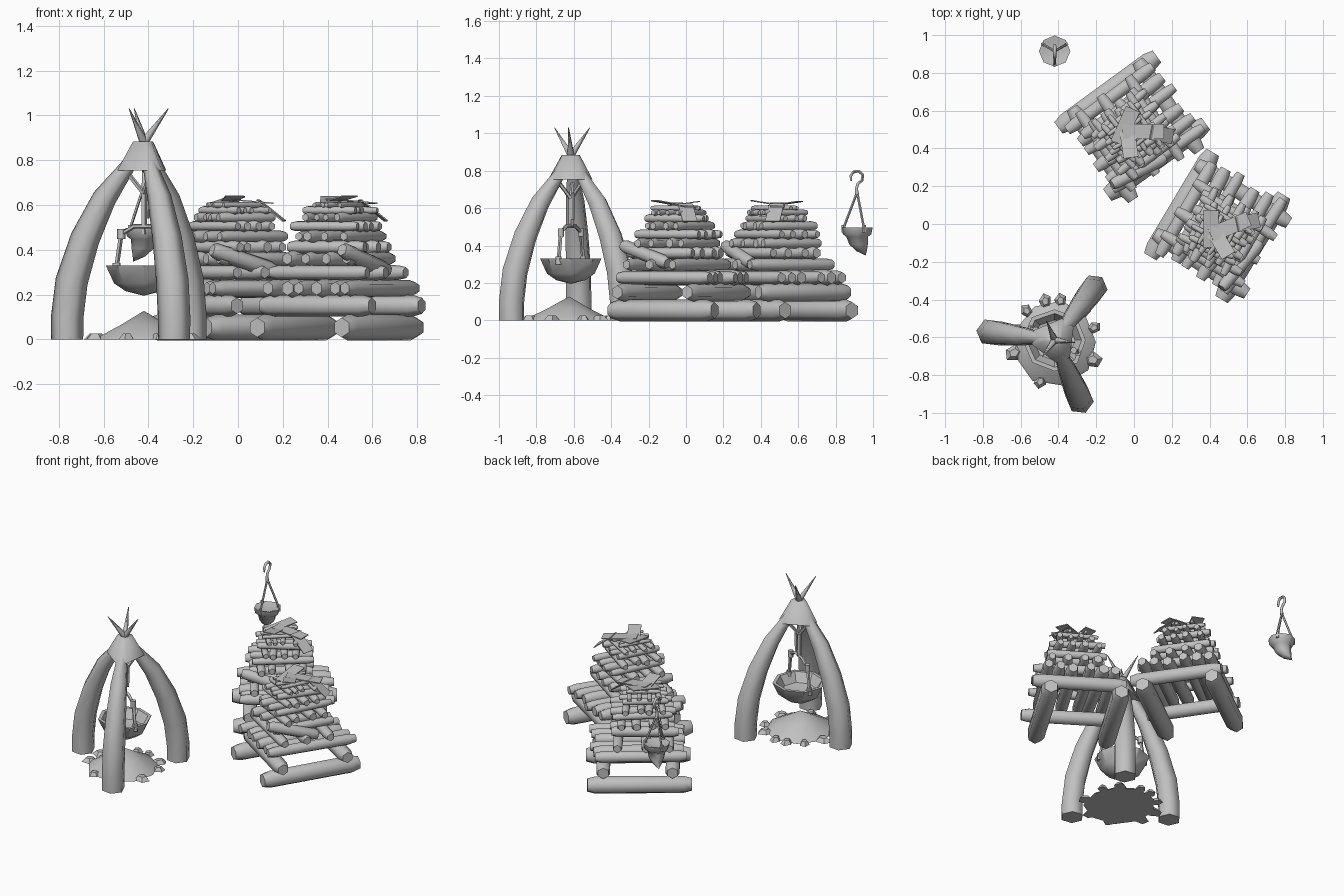
import bpy, bmesh, math, random
from mathutils import Vector, Matrix

random.seed(4)
if "Cube" in bpy.data.objects:
    bpy.data.objects.remove(bpy.data.objects["Cube"], do_unlink=True)

grey = bpy.data.materials.new("plain grey")
grey.use_nodes = True
COLOUR = (0.53, 0.53, 0.53, 1)
grey.diffuse_color = COLOUR
grey.node_tree.nodes["Principled BSDF"].inputs["Base Color"].default_value = COLOUR


def tube(bm, points, radii, sides=6, ref=None):
    """Skin a polygon section along a path, with closed ends."""
    pts = [Vector(p) for p in points]
    rings = []
    for i, p in enumerate(pts):
        t = (pts[min(i + 1, len(pts) - 1)] - pts[max(i - 1, 0)]).normalized()
        r = Vector(ref) if ref else Vector((0, 0, 1) if abs(t.z) < 0.8 else (1, 0, 0))
        n = (r - t * r.dot(t)).normalized()
        b = t.cross(n)
        rad = radii[i] if isinstance(radii, (list, tuple)) else radii
        angles = [math.tau * k / sides for k in range(sides)]
        rings.append([bm.verts.new(p + (n * math.cos(a) + b * math.sin(a)) * rad) for a in angles])
    for r0, r1 in zip(rings, rings[1:]):
        for k in range(sides):
            j = (k + 1) % sides
            bm.faces.new((r0[k], r0[j], r1[j], r1[k]))
    bm.faces.new(rings[0][::-1])
    bm.faces.new(rings[-1])


def log(bm, a, b, r):
    """Log with pinched ends."""
    a, b = Vector(a), Vector(b)
    tube(bm, [a, a.lerp(b, 0.08), a.lerp(b, 0.92), b], [r * 0.75, r, r * 1.02, r * 0.77], 6)


def finish(bm, name, angle=62):
    bmesh.ops.recalc_face_normals(bm, faces=bm.faces)
    mesh = bpy.data.meshes.new(name)
    bm.to_mesh(mesh)
    bm.free()
    mesh.materials.append(grey)
    ob = bpy.data.objects.new(name, mesh)
    bpy.context.collection.objects.link(ob)
    bpy.ops.object.select_all(action='DESELECT')
    ob.select_set(True)
    bpy.context.view_layer.objects.active = ob
    if angle:
        bpy.ops.object.shade_smooth_by_angle(angle=math.radians(angle))
    return ob


def lathe(bm, profile, sides, centre, wobble=0.0):
    """Rings of (radius, z, shift x, shift y); zero radius makes a point."""
    rings = []
    jit = [1 + random.uniform(-wobble, wobble) for _ in range(sides)]
    for r, z, dx, dy in profile:
        c = Vector((centre[0] + dx, centre[1] + dy, z))
        if r == 0:
            rings.append([bm.verts.new(c)] * sides)
        else:
            rings.append([bm.verts.new(c + Vector((math.cos(math.tau * k / sides),
                         math.sin(math.tau * k / sides), 0)) * r * jit[k]) for k in range(sides)])
    for r0, r1 in zip(rings, rings[1:]):
        for k in range(sides):
            j = (k + 1) % sides
            bm.faces.new(list(dict.fromkeys((r0[k], r0[j], r1[j], r1[k]))))


# Tripod legs, crossing under the cap into spikes
CX, CY = -0.42, -0.615
LEG_ANGLES = [math.radians(a) for a in (173, 53, -67)]
LEG = [(0.345, 0, 0.072), (0.345, 0.1, 0.073), (0.325, 0.26, 0.073), (0.265, 0.45, 0.066),
       (0.178, 0.63, 0.054), (0.075, 0.77, 0.034), (0, 0.88, 0.02), (-0.11, 1.03, 0.002)]
for n, a in enumerate(LEG_ANGLES):
    d = Vector((math.cos(a), math.sin(a), 0))
    bm = bmesh.new()
    tube(bm, [(CX + d.x * r, CY + d.y * r, z) for r, z, w in LEG], [w for r, z, w in LEG], 6, d)
    finish(bm, f"tripod_leg_{n + 1}", 66)

# Three-sided cap with blunt corners that binds the legs
bm = bmesh.new()
for radius, z in ((0.122, 0.753), (0.05, 0.883)):
    for a in LEG_ANGLES:
        for turn in (-0.32, 0.32):
            bm.verts.new((CX + radius * math.cos(a + turn), CY + radius * math.sin(a + turn), z))
bmesh.ops.convex_hull(bm, input=bm.verts)
finish(bm, "tripod_cap", 66)

# Ash mound and stones around it
bm = bmesh.new()
lathe(bm, [(0, 0, 0, 0), (0.225, 0, 0, 0), (0.21, 0.015, 0, 0), (0.11, 0.065, 0, 0), (0, 0.127, 0, 0)],
      9, (CX, CY - 0.01), 0.06)
finish(bm, "ash_mound", 40)
bm = bmesh.new()
for deg in (82, 103, 132, 165, 195, 250, 288, 335, 20, 48):
    a = math.radians(deg)
    size = random.uniform(0.038, 0.058)
    m = Matrix.Translation((CX + 0.222 * math.cos(a), CY - 0.01 + 0.222 * math.sin(a), 0.013))
    m = m @ Matrix.Rotation(a + random.uniform(-0.4, 0.4), 4, 'Z') @ Matrix.Diagonal((1, 0.8, 0.65, 1))
    bmesh.ops.create_cone(bm, cap_ends=True, segments=5, radius1=size, radius2=size * 0.5,
                          depth=0.04, matrix=m)
finish(bm, "hearth_stones", 0)

# Cooking pot with hollow inside
bm = bmesh.new()
lathe(bm, [(0, 0.195, 0, 0), (0.08, 0.215, 0, 0), (0.13, 0.25, 0, 0), (0.167, 0.33, 0, 0),
           (0.145, 0.33, 0, 0), (0.11, 0.27, 0, 0), (0, 0.25, 0, 0)], 8, (CX, CY), 0.03)
finish(bm, "cooking_pot", 35)

# Pot handle with knuckles and the ropes above it
bm = bmesh.new()
h = Vector((0.88, -0.47, 0))
bend = [(-0.14, 0.32), (-0.115, 0.47), (-0.05, 0.505), (0.05, 0.505), (0.115, 0.47), (0.14, 0.32)]
path = [Vector((CX, CY, z)) + h * s for s, z in bend]
tube(bm, path, 0.011, 5, (0.47, 0.88, 0))
for p in (path[0], path[1], path[4], path[5]):
    tube(bm, [p - Vector((0, 0, 0.022)), p + Vector((0, 0, 0.022))], 0.018, 6)
finish(bm, "pot_handle")
bm = bmesh.new()
knot = Vector((CX, CY, 0.65))
tube(bm, [knot, (CX, CY, 0.5)], 0.014, 5)
tube(bm, [knot + Vector((0.02, 0.01, 0.03)), (CX + 0.015, CY + 0.01, 0.54)], 0.01, 5)
for a in LEG_ANGLES:
    tube(bm, [knot, (CX + 0.08 * math.cos(a), CY + 0.08 * math.sin(a), 0.75)], 0.011, 5)
finish(bm, "pot_ropes")

# Hanging horn lamp: curved cup, three strands, hook
LX, LY = -0.42, 0.915
bm = bmesh.new()
lathe(bm, [(0, 0.47, 0, 0), (0.066, 0.495, 0, 0), (0.083, 0.497, 0, 0), (0.076, 0.46, 0, 0),
           (0.058, 0.447, 0, 0), (0.049, 0.405, -0.006, 0.008), (0.028, 0.37, -0.022, 0.024),
           (0, 0.347, -0.048, 0.045)], 8, (LX, LY))
finish(bm, "lamp_horn", 50)
bm = bmesh.new()
for deg in (150, 270, 30):
    a = math.radians(deg)
    end = Vector((LX + 0.072 * math.cos(a), LY + 0.072 * math.sin(a), 0.495))
    tube(bm, [(LX, LY, 0.685), end], 0.007, 5)
    tube(bm, [end - Vector((0, 0, 0.025)), end + Vector((0, 0, 0.015))], 0.011, 5)
finish(bm, "lamp_strands")
bm = bmesh.new()
hook = [(-0.032, 0.745), (-0.034, 0.772), (-0.018, 0.795), (0.01, 0.797), (0.03, 0.778),
        (0.027, 0.75), (0.004, 0.73), (-0.004, 0.705), (0, 0.675)]
tube(bm, [(LX, LY + y, z) for y, z in hook], [0.005] + [0.009] * 7 + [0.012], 6, (1, 0, 0))
finish(bm, "lamp_hook")

# Wood pile: crossed layers as (z, radius, half length, spread, count)
LAYERS = [(0.053, 0.058, 0.322, 0.22, 2), (0.15, 0.048, 0.288, 0.22, 2), (0.228, 0.039, 0.285, 0.2, 6),
          (0.298, 0.036, 0.265, 0.15, 3), (0.36, 0.033, 0.21, 0.145, 4), (0.412, 0.03, 0.19, 0.13, 4),
          (0.46, 0.026, 0.19, 0.12, 4), (0.505, 0.024, 0.17, 0.105, 4), (0.545, 0.021, 0.15, 0.09, 4),
          (0.576, 0.017, 0.13, 0.08, 4), (0.6, 0.014, 0.11, 0.065, 4)]
parts = []
for i, (z, r, half, spread, count) in enumerate(LAYERS):
    bm = bmesh.new()
    lean = Vector((0, 0, z) if i == 0 else (0, -0.022, z) if i < 3 else (-0.03, -0.03, z))
    loose = 0 if i == 0 else 0.018
    for k in range(count):
        off = -spread + 2 * spread * k / (count - 1)
        s0, s1, e0, e1 = (random.uniform(-loose, loose) for _ in range(4))
        a, b = (-half + e0, off + s0), (half + e1, off + s1)
        if i % 2:
            a, b = a[::-1], b[::-1]
        log(bm, lean + Vector((*a, 0)), lean + Vector((*b, 0)),
            r * (1 if i < 2 else random.uniform(0.9, 1.1)))
    parts.append(finish(bm, f"log_layer_{i + 1}"))

# Log leaning on the side of the pile
bm = bmesh.new()
log(bm, (-0.27, -0.19, 0.4), (0.04, -0.24, 0.305), 0.037)
parts.append(finish(bm, "leaning_log"))

# Bark sheets scattered on top: (x, y, z, turn, tilt, length)
bm = bmesh.new()
for x, y, z, turn, tilt, length in [(0.03, -0.06, 0.617, -36, 5, 0.22), (-0.03, 0.02, 0.622, 30, -8, 0.2),
                                    (-0.06, -0.05, 0.625, 62, 9, 0.19), (0.1, -0.13, 0.575, -47, 38, 0.15)]:
    m = (Matrix.Translation((x, y, z)) @ Matrix.Rotation(math.radians(turn), 4, 'Z')
         @ Matrix.Rotation(math.radians(tilt), 4, 'Y') @ Matrix.Diagonal((length, 0.08, 0.006, 1)))
    bmesh.ops.create_cube(bm, size=1, matrix=m)
parts.append(finish(bm, "bark_sheets", 0))

# Place the pile and its turned twin
for part in parts:
    twin = part.copy()
    twin.name = "second_" + part.name
    bpy.context.collection.objects.link(twin)
    for ob, pos, turn in ((part, (-0.01, 0.52, 0), 36), (twin, (0.44, -0.01, 0), 59)):
        ob.location = pos
        ob.rotation_euler.z = math.radians(turn)
